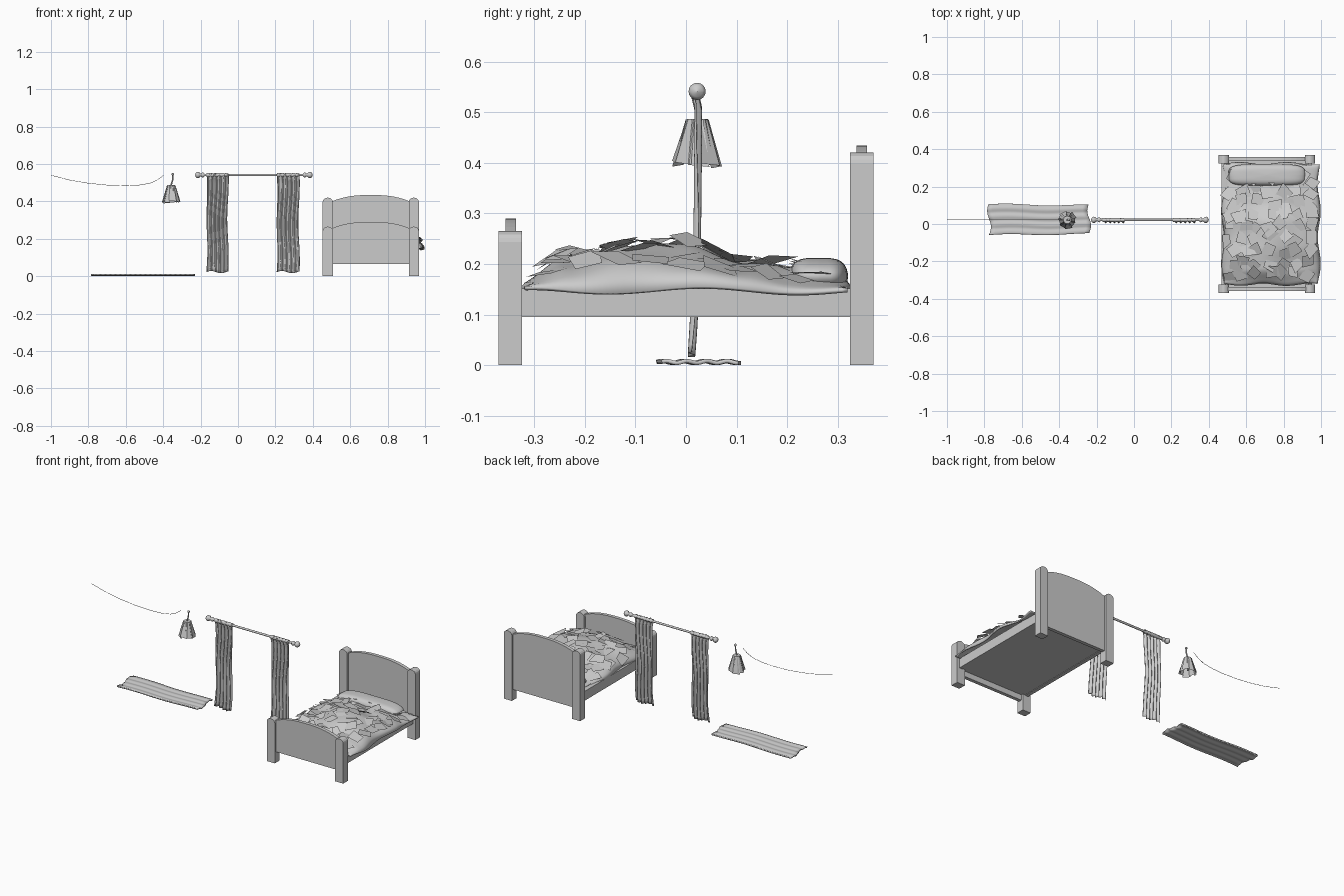
import bpy, bmesh, math, random
from mathutils import Vector, Matrix

if "Cube" in bpy.data.objects:
    bpy.data.objects.remove(bpy.data.objects["Cube"])

random.seed(7)
BX, RY = 0.71, 0.022   # bed centre line, curtain/lamp plane


def make(name, verts, faces, smooth=False):
    me = bpy.data.meshes.new(name)
    me.from_pydata(verts, [], faces)
    bm = bmesh.new()
    bm.from_mesh(me)
    bmesh.ops.recalc_face_normals(bm, faces=bm.faces)
    bm.to_mesh(me)
    bm.free()
    ob = bpy.data.objects.new(name, me)
    bpy.context.collection.objects.link(ob)
    if smooth:
        me.polygons.foreach_set("use_smooth", [True] * len(me.polygons))
    return ob


def box(name, x0, x1, y0, y1, z0, z1):
    v = [(x, y, z) for x in (x0, x1) for y in (y0, y1) for z in (z0, z1)]
    f = [(0, 1, 3, 2), (4, 6, 7, 5), (0, 4, 5, 1), (2, 3, 7, 6), (0, 2, 6, 4), (1, 5, 7, 3)]
    return make(name, v, f)


def extrude_y(name, prof, y0, y1):
    n = len(prof)
    v = [(x, y, z) for y in (y0, y1) for x, z in prof]
    f = [tuple(range(n)), tuple(range(n, 2 * n))]
    f += [(i, (i + 1) % n, n + (i + 1) % n, n + i) for i in range(n)]
    return make(name, v, f)


def sheet(name, fn, nu, nv, smooth=True, thick=0):
    v = [fn(i / nu, j / nv) for j in range(nv + 1) for i in range(nu + 1)]
    w = nu + 1
    f = [(j * w + i, j * w + i + 1, (j + 1) * w + i + 1, (j + 1) * w + i)
         for j in range(nv) for i in range(nu)]
    ob = make(name, v, f, smooth)
    if thick:
        m = ob.modifiers.new("thickness", 'SOLIDIFY')
        m.thickness, m.offset = thick, 0
    return ob


def tube(name, pts, r):
    cu = bpy.data.curves.new(name, 'CURVE')
    cu.dimensions = '3D'
    cu.bevel_depth, cu.bevel_resolution, cu.use_fill_caps = r, 2, True
    sp = cu.splines.new('POLY')
    sp.points.add(len(pts) - 1)
    for p, c in zip(sp.points, pts):
        p.co = (*c, 1)
    ob = bpy.data.objects.new(name, cu)
    bpy.context.collection.objects.link(ob)


def lerp_table(t, y):
    for (a, p), (b, q) in zip(t, t[1:]):
        if y <= b:
            k = max(0, (y - a) / (b - a))
            k = k * k * (3 - 2 * k)
            return p + (q - p) * k
    return t[-1][1]


# Bed posts with rounded tops, arched end boards
for end, y0, h, top in (("foot", -0.37, 0.265, 0.29), ("head", 0.324, 0.42, 0.434)):
    for s, side in ((-1, "left"), (1, "right")):
        cx, r = BX + s * 0.23, 0.027
        prof = [(cx - r, 0), (cx + r, 0)]
        prof += [(cx + r * math.cos(a), h - 0.022 + 0.022 * math.sin(a))
                 for a in [math.pi * k / 8 for k in range(9)]]
        extrude_y(f"{end}_post_{side}", prof, y0, y0 + 0.046)
    prof = [(BX - 0.21, 0.065), (BX + 0.21, 0.065)]
    for k in range(17):
        u = 1 - k / 8
        prof.append((BX + 0.21 * u, top - 0.035 * abs(u) ** 2.6))
    extrude_y(f"{end}board", prof, y0 + 0.013, y0 + 0.034)

# Side rails and base
for s, side in ((-1, "left"), (1, "right")):
    c = BX + s * 0.23
    box(f"side_rail_{side}", c - 0.011, c + 0.011, -0.33, 0.33, 0.095, 0.152)
box("bed_base", BX - 0.225, BX + 0.225, -0.336, 0.336, 0.098, 0.108)
box("mattress", BX - 0.215, BX + 0.215, -0.32, 0.32, 0.108, 0.155)

# Lumpy bedding
MOUND = [(-0.32, 0.025), (-0.24, 0.06), (-0.12, 0.083), (0.0, 0.08),
         (0.12, 0.05), (0.21, 0.035), (0.32, 0.03)]


def bed_height(x, y):
    u = min(1, abs((x - 0.732) / 0.255))
    v = min(1, abs(y / 0.322))
    edge = ((1 - u ** 5) * (1 - v ** 8)) ** 0.5
    lump = 0.009 * math.sin(19 * x + 9 * y) * math.sin(15 * y - 7 * x + 1)
    return 0.147 + edge * (lerp_table(MOUND, y) * (1 - 0.4 * u * u) + lump)


def quilt(u, v):
    x, y = 0.477 + 0.51 * u, -0.322 + 0.644 * v
    z = bed_height(x, y)
    return (x + 0.008 * math.sin(22 * y) * (2 * u - 1), y + 0.006 * math.sin(25 * x) * (2 * v - 1),
            z + 0.006 * math.sin(17 * y + 1) * abs(2 * u - 1) ** 4)


sheet("quilt", quilt, 44, 56, thick=0.008)


def pillow(u, v):
    a, b = -math.pi * u * 2, math.pi * (v - 0.5)

    def p(t):
        return math.copysign(abs(t) ** 0.5, t)
    return (BX + 0.205 * p(math.cos(a)) * p(math.cos(b)),
            0.262 + 0.058 * p(math.sin(a)) * p(math.cos(b)), 0.176 + 0.036 * math.sin(b))


sheet("pillow", pillow, 40, 16)

# Loose cloth patches over the bedding
pv, pf = [], []
for j in range(9):
    for i in range(7):
        x = 0.515 + 0.072 * i + random.uniform(-0.024, 0.024)
        y = -0.265 + 0.063 * j + random.uniform(-0.024, 0.024)
        x = min(x, 0.95)
        e = 0.02
        n = Vector(((bed_height(x - e, y) - bed_height(x + e, y)) * 0.7 + random.uniform(-.012, .012),
                    (bed_height(x, y - e) - bed_height(x, y + e)) + random.uniform(-.012, .012), 2 * e))
        m = Matrix.Translation((x, y, bed_height(x, y) + random.uniform(0.01, 0.018)))
        m = m @ n.to_track_quat('Z', 'Y').to_matrix().to_4x4() @ Matrix.Rotation(random.uniform(0, 3), 4, 'Z')
        k = len(pv)
        for a in range(4):
            r = random.uniform(0.034, 0.055)
            t = a * math.pi / 2 + random.uniform(-0.2, 0.2)
            pv.append(m @ Vector((r * math.cos(t), r * math.sin(t), 0)))
        pf.append((k, k + 1, k + 2, k + 3))
make("quilt_patches", pv, pf)

# Curtain rod with turned finials
ROD = [(-0.016, 0), (-0.012, 0.011), (-0.004, 0.017), (0.006, 0.016), (0.013, 0.008),
       (0.018, 0.007), (0.022, 0.012), (0.03, 0.013), (0.036, 0.006), (0.04, 0.006)]
tube("curtain_rod", [(-0.21, RY, 0.541), (0.38, RY, 0.541)], 0.0065)
for s, c, side in ((1, -0.214, "left"), (-1, 0.384, "right")):
    sheet(f"finial_{side}", lambda u, v: (
        c + s * ROD[round(v * 9)][0],
        RY + ROD[round(v * 9)][1] * math.cos(2 * math.pi * u),
        0.541 + ROD[round(v * 9)][1] * math.sin(2 * math.pi * u)), 16, 9)

# Hanging curtains with folds
for x0, x1, side in ((-0.168, -0.052, "left"), (0.207, 0.328, "right")):
    def cloth(u, v):
        ph = 2 * math.pi * 5 * u
        pinch = 1 - 0.06 * math.sin(math.pi * v)
        x = (x0 + x1) / 2 + (x1 - x0) * (u - 0.5) * pinch + 0.003 * math.sin(9 * v + x0)
        y = RY + 0.002 - 0.013 * (1 - v) ** 3 + 0.0065 * math.sin(ph + 0.6 * math.sin(5 * v))
        z = 0.022 + 0.006 * math.sin(7 * u) + 0.52 * v
        return (x, y - 0.009 * max(0, (v - 0.94) / 0.06), z + 0.004 * math.cos(ph) * v)
    sheet(f"curtain_{side}", cloth, 50, 30, thick=0.002)
    # Gathered loops round the rod
    for k in range(6):
        cx = x0 + (x1 - x0) * (k + 0.5) / 6
        sheet(f"curtain_loop_{side}_{k}", lambda u, v: (
            cx + 0.009 * (2 * v - 1), RY + 0.011 * math.cos(2 * math.pi * u),
            0.541 + 0.011 * math.sin(2 * math.pi * u)), 14, 2)


# Rug
def rug(u, v):
    x = -0.775 + 0.535 * u + 0.01 * math.sin(6 * v)
    y = 0.024 + (v - 0.5) * (0.164 - 0.012 * u) + 0.004 * math.sin(8 * u)
    return (x, y, 0.0065 + 0.002 * math.sin(v * 24))


sheet("rug", rug, 20, 32, thick=0.008)

# Hanging lamp: stem, hook and flared overlapping shade panels
LX = -0.357
tube("lamp_stem", [(LX, RY, 0.41), (LX, RY, 0.49), (LX + 0.008, RY, 0.515), (LX + 0.009, RY, 0.545)], 0.004)
bpy.ops.mesh.primitive_uv_sphere_add(segments=12, ring_count=8, radius=0.007, location=(LX + 0.009, RY, 0.545))
bpy.context.object.name = "lamp_hook"
lv, lf = [], []
for k in range(9):
    a = 2 * math.pi * k / 9 + random.uniform(-0.15, 0.15)
    m = Matrix.Translation((LX, RY, 0)) @ Matrix.Rotation(a, 4, 'Z')
    b, zb, n = random.uniform(0.04, 0.048), random.uniform(0.388, 0.4), len(lv)
    lv += [m @ Vector(p) for p in ((0.02, -0.011, 0.485), (0.02, 0.011, 0.485),
                                   (b, 0.022, zb), (b, -0.02, zb + 0.004))]
    lf.append((n, n + 1, n + 2, n + 3))
make("lamp_shade", lv, lf)
bpy.ops.mesh.primitive_cylinder_add(vertices=9, radius=0.021, depth=0.003, location=(LX, RY, 0.485))
bpy.context.object.name = "lamp_cap"

# Sagging wire
WIRE = [(-1.0, 0.54), (-0.9, 0.514), (-0.8, 0.497), (-0.7, 0.487), (-0.6, 0.484),
        (-0.53, 0.487), (-0.47, 0.497), (-0.43, 0.515), (-0.4, 0.538)]
tube("wire", [(x, RY, z) for x, z in WIRE], 0.0012)
